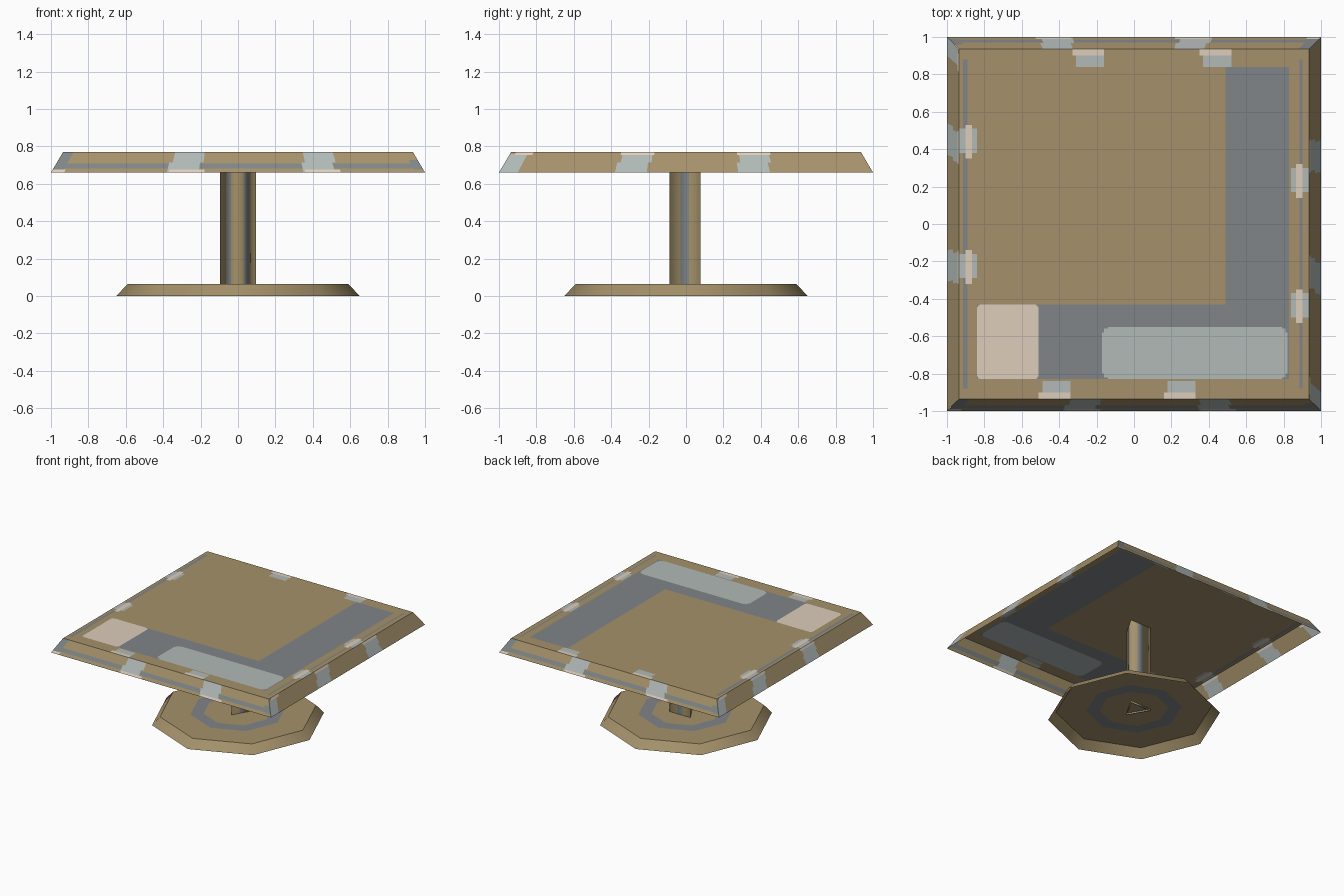
import bpy, bmesh, math
from mathutils import Vector, Matrix

if "Cube" in bpy.data.objects:
    bpy.data.objects.remove(bpy.data.objects["Cube"])

TAN, SLATE, PALE, BEIGE = range(4)


def srgb(*rgb):
    return tuple((c / 255) ** 2.2 for c in rgb) + (1.0,)


def material(name, colour):
    m = bpy.data.materials.new(name)
    m.use_nodes = True
    m.diffuse_color = colour
    bsdf = next(n for n in m.node_tree.nodes if n.type == 'BSDF_PRINCIPLED')
    bsdf.inputs["Base Color"].default_value = colour
    bsdf.inputs["Roughness"].default_value = 0.8
    return m


MATERIALS = [material("tan_paint", srgb(163, 144, 106)),
             material("slate_grey", srgb(127, 132, 134)),
             material("pale_grey", srgb(175, 184, 182)),
             material("beige", srgb(220, 204, 186))]


def finish(bm, name):
    mesh = bpy.data.meshes.new(name)
    bm.to_mesh(mesh)
    bm.free()
    for m in MATERIALS:
        mesh.materials.append(m)
    obj = bpy.data.objects.new(name, mesh)
    bpy.context.collection.objects.link(obj)
    return obj


def panel(bm, u_range, v_range, patches, place):
    """Cut a rectangle along all patch edges; the last patch over a cell colours it."""
    def cuts(lo, hi, values):
        inside = [v for v in values if lo < v < hi]
        return sorted({round(v, 4) for v in [lo, hi] + inside})
    us = cuts(*u_range, [u for p in patches for u in p[0:2]])
    vs = cuts(*v_range, [v for p in patches for v in p[2:4]])
    grid = [[bm.verts.new(place(u, v)) for u in us] for v in vs]
    for j in range(len(vs) - 1):
        for i in range(len(us) - 1):
            u, v = (us[i] + us[i + 1]) / 2, (vs[j] + vs[j + 1]) / 2
            face = bm.faces.new((grid[j][i], grid[j][i + 1],
                                 grid[j + 1][i + 1], grid[j + 1][i]))
            for u0, u1, v0, v1, colour in patches:
                if u0 < u < u1 and v0 < v < v1:
                    face.material_index = colour


def rounded(u0, u1, v0, v1, colour, r=0.03):
    return [(u0 + r, u1 - r, v0, v1, colour), (u0, u1, v0 + r, v1 - r, colour),
            (u0 + r / 3, u1 - r / 3, v0 + r / 3, v1 - r / 3, colour)]


# Table top: an open tapered shell with painted patches
LOW, HIGH, HALF, INSET = 0.66, 0.77, 1.0, 0.065
EDGE = HALF - INSET

top_patches = [(-0.915, -0.89, -0.88, 0.88, SLATE), (0.885, 0.9, -0.88, 0.88, SLATE),
               (0.49, 0.83, -0.83, 0.84, SLATE), (-0.84, 0.83, -0.83, -0.43, SLATE)]
top_patches += rounded(-0.84, -0.51, -0.83, -0.43, BEIGE, 0.015)
top_patches += rounded(-0.17, 0.82, -0.83, -0.55, PALE)
# Worn chips along the front and back borders
for x, side in ((-0.42, -1), (0.25, -1), (-0.24, 1), (0.44, 1)):
    wear = [(x - 0.07, x + 0.08, 0.84, 0.9, PALE), (x - 0.09, x + 0.08, 0.9, EDGE, BEIGE)]
    for a, b, c, d, colour in wear:
        top_patches.append((a, b, *sorted((c * side, d * side)), colour))
# Worn chips along the left and right borders
for y, side in ((0.44, -1), (-0.23, -1), (0.23, 1), (-0.44, 1)):
    wear = [(0.84, EDGE, y - 0.06, y + 0.07, PALE), (0.865, 0.9, y - 0.09, y + 0.09, BEIGE)]
    for a, b, c, d, colour in wear:
        top_patches.append((*sorted((a * side, b * side)), c, d, colour))

bm = bmesh.new()
panel(bm, (-EDGE, EDGE), (-EDGE, EDGE), top_patches, lambda u, v: (u, v, HIGH))

# Four sloping sides: front, right, back, left
chip_places = [(-0.28, 0.45), (-0.28, 0.38), (-0.32, 0.43), (-0.44, 0.24)]
for k, chips in enumerate(chip_places):
    banded = k % 2 == 0
    patches = []
    if banded:
        patches += [(-0.97, 0.98, 0.2, 0.45, SLATE), (-1, -0.94, 0.15, 1, SLATE),
                    (0.95, 1, 0.15, 0.6, SLATE), (-1, -0.93, 0, 0.15, BEIGE)]
    else:
        patches += [(-1, -0.9, 0, 0.9, PALE), (-0.97, -0.87, 0.85, 1, BEIGE)]
    for c in chips:
        patches += [(c - 0.1, c + 0.07, 0, 0.5, PALE), (c - 0.08, c + 0.09, 0.5, 1, PALE)]
        wear = (0, 0.15) if banded else (0.85, 1)
        patches.append((c - 0.09, c + 0.1, *wear, BEIGE))
    turn = Matrix.Rotation(k * math.pi / 2, 3, 'Z')

    def side_point(u, t, turn=turn):
        half = HALF - INSET * t
        return turn @ Vector((u * half, -half, LOW + (HIGH - LOW) * t))
    panel(bm, (-1, 1), (0, 1), patches, side_point)
bmesh.ops.remove_doubles(bm, verts=bm.verts[:], dist=0.0005)
finish(bm, "table_top")

# Base: open eight-sided foot with a painted ring
bm = bmesh.new()
profile = [(0.65, 0, TAN), (0.59, 0.065, TAN), (0.36, 0.065, SLATE), (0.26, 0.065, TAN)]
loops = []
for r, z, _ in profile:
    loops.append([bm.verts.new((r * math.cos(a * math.pi / 4), r * math.sin(a * math.pi / 4), z))
                  for a in range(8)])
for outer, inner, (_, _, colour) in zip(loops, loops[1:], profile):
    for i in range(8):
        n = (i + 1) % 8
        bm.faces.new((outer[i], outer[n], inner[n], inner[i])).material_index = colour
bm.faces.new(loops[-1])
base = finish(bm, "base")
bpy.context.view_layer.objects.active = base
base.select_set(True)
bpy.ops.object.shade_smooth_by_angle(angle=math.radians(40))

# Post: three-sided tube, smooth shaded, a grey stripe down each side
bm = bmesh.new()
corners = [Vector((0.11 * math.cos(a), 0.11 * math.sin(a), 0))
           for a in (math.radians(-90 + 120 * i) for i in range(3))]
section = [corners[i].lerp(corners[(i + 1) % 3], t) for i in range(3) for t in (0, 0.35, 0.62)]
lower = [bm.verts.new((p.x, p.y, 0.05)) for p in section]
upper = [bm.verts.new((p.x, p.y, HIGH - 0.002)) for p in section]
for i in range(len(section)):
    n = (i + 1) % len(section)
    face = bm.faces.new((lower[i], lower[n], upper[n], upper[i]))
    face.smooth = True
    face.material_index = SLATE if i % 3 == 1 else TAN
post = finish(bm, "post")
post.data.normals_split_custom_set_from_vertices(
    [Vector((v.co.x, v.co.y, 0)).normalized() for v in post.data.vertices])
post.location.y = 0.023
